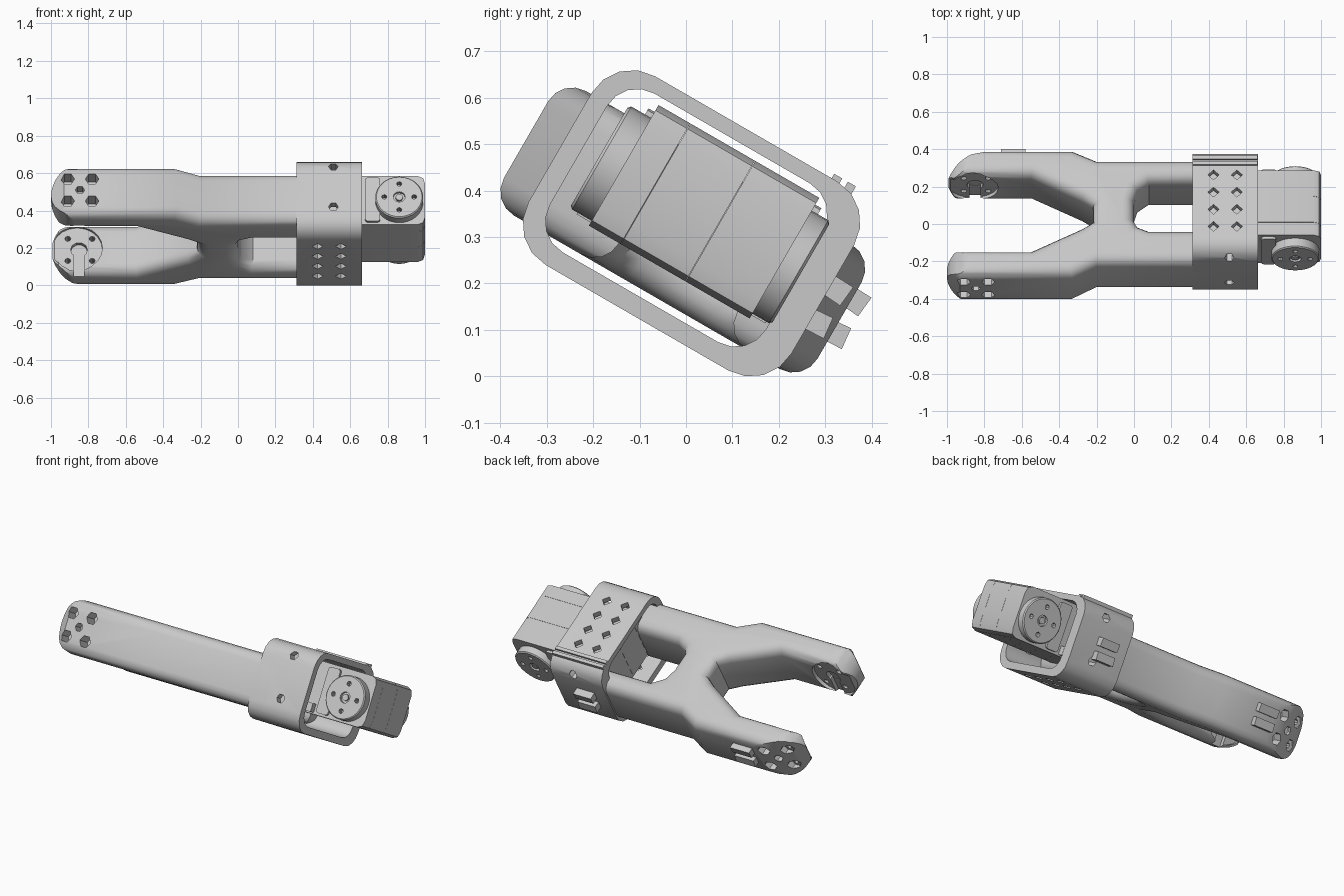
import bpy, bmesh, math
from mathutils import Matrix, Vector

old = bpy.data.objects.get("Cube")
if old:
    bpy.data.objects.remove(old, do_unlink=True)

# The whole assembly is built level (x length, u width, v thickness), then tilted
TILT = Matrix.Translation((0, 0.008, 0.328)) @ Matrix.Rotation(math.radians(-30), 4, 'X')

grey = bpy.data.materials.new("light_grey_plastic")
grey.use_nodes = True
COLOUR = (0.58, 0.58, 0.58, 1)
grey.diffuse_color = COLOUR
grey.node_tree.nodes["Principled BSDF"].inputs["Base Color"].default_value = COLOUR

parts = []


def place(p, axis, t):
    """Map a 2D profile point plus depth t to x, u, v."""
    a, b = p
    return {'x': (t, a, b), 'u': (a, t, b), 'v': (a, b, t)}[axis]


def prism(name, pts, axis, lo, hi, rim=0.0, segs=3, keep=True):
    """Extrude a profile along an axis, optionally rounding both rims."""
    bm = bmesh.new()
    ends = [[bm.verts.new(place(p, axis, t)) for p in pts] for t in (lo, hi)]
    caps = [bm.faces.new(ring) for ring in ends]
    n = len(pts)
    for i in range(n):
        j = (i + 1) % n
        bm.faces.new((ends[0][i], ends[0][j], ends[1][j], ends[1][i]))
    bmesh.ops.recalc_face_normals(bm, faces=bm.faces)
    if rim:
        edges = list({e for f in caps for e in f.edges})
        bmesh.ops.bevel(bm, geom=edges, offset=rim, segments=segs, profile=0.5,
                        affect='EDGES', clamp_overlap=True)
    mesh = bpy.data.meshes.new(name)
    bm.to_mesh(mesh)
    bm.free()
    mesh.materials.append(grey)
    obj = bpy.data.objects.new(name, mesh)
    bpy.context.scene.collection.objects.link(obj)
    if keep:
        parts.append(obj)
    else:
        obj.hide_render = True
    return obj


def disc(cx, cy, r, n=16):
    return [(cx + r * math.cos(math.tau * i / n),
             cy + r * math.sin(math.tau * i / n)) for i in range(n)]


def rect(a0, a1, b0, b1, r=0.0, n=4):
    """Rectangle profile with rounded corners."""
    if not r:
        return [(a0, b0), (a1, b0), (a1, b1), (a0, b1)]
    out = []
    centres = [(a1 - r, b1 - r), (a0 + r, b1 - r), (a0 + r, b0 + r), (a1 - r, b0 + r)]
    for q, (cx, cy) in enumerate(centres):
        for i in range(n + 1):
            t = math.pi / 2 * (q + i / n)
            out.append((cx + r * math.cos(t), cy + r * math.sin(t)))
    return out


def carve(obj, cutters, mode='DIFFERENCE'):
    """Apply boolean cutters and remove them."""
    for c in cutters:
        m = obj.modifiers.new("cut", 'BOOLEAN')
        m.operation, m.solver, m.object = mode, 'EXACT', c
    bpy.context.view_layer.update()
    graph = bpy.context.evaluated_depsgraph_get()
    mesh = bpy.data.meshes.new_from_object(obj.evaluated_get(graph))
    obj.modifiers.clear()
    obj.data = mesh
    for c in cutters:
        bpy.data.objects.remove(c, do_unlink=True)


def cutter(pts, axis, lo, hi):
    return prism("cutter", pts, axis, lo, hi, keep=False)


# Forked arm: plan outline with an off-centre slot at one end and two prongs at the other
MID = -0.025


def half_plan(slot, rail):
    return [(0, slot * 0.4), (0.02, slot * 0.75), (0.08, slot), (0.42, slot), (0.42, rail),
            (-0.2, rail), (-0.33, 0.39), (-0.93, 0.39), (-1, 0.33), (-1, 0.27),
            (-0.96, 0.23), (-0.55, 0.23), (-0.28, 0.09), (-0.22, 0.05)]


plan = half_plan(0.19, 0.328) + [(x, -u) for x, u in reversed(half_plan(0.105, 0.318))]
arm = prism("forked_arm", plan, 'v', MID - 0.155, MID + 0.155, rim=0.06, segs=4)

# Round the prong tips in side profile and taper the outside of the rear prong
tip = [(-0.84 + 0.16 * math.cos(t), MID + 0.16 * math.sin(t))
       for t in (math.pi * (0.5 + i / 12) for i in range(13))]
carve(arm, [cutter(tip + [(0.5, MID - 0.16), (0.5, MID + 0.16)], 'u', -0.6, 0.6)], 'INTERSECT')
taper = [(-0.7, 0.392), (-0.79, 0.378), (-0.87, 0.35), (-0.94, 0.31), (-1.01, 0.245),
         (-1.1, 0.245), (-1.1, 0.5), (-0.7, 0.5)]
carve(arm, [cutter(taper, 'v', -0.4, 0.4)])

# Inner pads, keyhole recesses and screw holes in both prong tips
cuts = []
for s in (-1, 1):
    def side(pts, a, b):
        cuts.append(cutter(pts, 'u', min(s * a, s * b), max(s * a, s * b)))
    side(disc(-0.86, MID, 0.135, 20), 0.1, 0.25)
    side(disc(-0.85, MID, 0.045, 10), 0.2, 0.275)
    side(rect(-0.88, -0.82, MID - 0.2, MID - 0.02), 0.2, 0.274)
    for dx in (-0.065, 0.065):
        for dv in (-0.068, 0.068):
            side(disc(-0.845 + dx, MID + dv, 0.036, 6), 0.305, 0.5)
            side(disc(-0.845 + dx, MID + dv, 0.016, 8), 0.2, 0.33)
    side(disc(-0.845, MID, 0.025, 6), 0.33, 0.5)
carve(arm, cuts)

# Sleeve around the motor, hollow, with hole grids top and bottom
sleeve = prism("motor_sleeve", rect(-0.318, 0.336, -0.238, 0.232, 0.1), 'x', 0.314, 0.664)
cuts = [cutter(rect(-0.275, 0.262, -0.196, 0.199, 0.075), 'x', 0.2, 0.8)]
for x in (0.425, 0.55):
    for i in range(4):
        cuts.append(cutter(disc(x, -0.155 + 0.106 * i, 0.03, 4), 'v', -0.4, 0.4))
for v in (0.165, -0.087):
    cuts.append(cutter(disc(0.51, v, 0.026, 6), 'u', -0.5, 0.5))
carve(sleeve, cuts)

# Twin ridges on the sleeve corner
for i, u in enumerate((0.222, 0.256)):
    prism(f"sleeve_ridge_{i + 1}", rect(u, u + 0.02, 0.19, 0.243), 'x', 0.314, 0.66)

# Cable clips on the rear prong and on the sleeve
hook = [(-0.03, 0.02), (0.035, 0.015), (0.04, 0.064), (-0.01, 0.066), (-0.01, 0.045), (-0.03, 0.045)]
for name, base, x0, x1 in (("prong_clip", 0.385, -0.71, -0.58), ("sleeve_clip", 0.34, 0.4, 0.52)):
    for label, s in (("upper", 1), ("lower", -1)):
        prism(f"{name}_{label}", [(base + a, s * b - 0.012) for a, b in hook], 'x', x0, x1)

# Motor body in three sections with fine seams
body = [(0.36, -0.118), (0.96, -0.118), (0.99, -0.105), (1.0, -0.07),
        (1.0, 0.134), (0.99, 0.169), (0.96, 0.182), (0.36, 0.182)]
for label, a, b in (("front", -0.18, -0.101), ("middle", -0.1, 0.06), ("rear", 0.061, 0.22)):
    prism(f"motor_body_{label}", body, 'u', a, b)

# Motor horns, mounting flanges and hubs on both ends
for label, face, s, deep in (("front", -0.18, -1, 0.055), ("rear", 0.22, 1, 0.047)):
    def span(a, b):
        return sorted((face + s * a, face + s * b))
    horn = prism(f"{label}_horn", disc(0.862, 0.022, 0.128, 32), 'u', *span(-0.01, deep),
                 rim=0.006, segs=1)
    bolts = [disc(0.862 + 0.08 * math.cos(k * math.pi / 2),
                  0.022 + 0.08 * math.sin(k * math.pi / 2), 0.014, 8) for k in range(4)]
    carve(horn, [cutter(b, 'u', *span(0.02, 0.1)) for b in bolts]
          + [cutter(disc(0.862, 0.022, 0.032, 12), 'u', *span(deep - 0.015, 0.1))])
    prism(f"{label}_hub_screw", disc(0.862, 0.022, 0.02, 8), 'u', *span(0.03, deep - 0.003))
    prism(f"{label}_flange", rect(0.68, 0.76, -0.105, 0.165, 0.015, 2), 'u', *span(-0.01, 0.015))
    prism(f"{label}_bracket", rect(0.42, 0.66, -0.11, -0.06), 'u', *span(-0.01, 0.035))

# Tilt, set on the ground, centre in depth and shade
pts = [TILT @ v.co for o in parts for v in o.data.vertices]
ys, zs = [p.y for p in pts], [p.z for p in pts]
shift = Matrix.Translation(Vector((0, -(min(ys) + max(ys)) / 2, -min(zs))))
bpy.ops.object.select_all(action='DESELECT')
for o in parts:
    o.data.transform(shift @ TILT)
    o.select_set(True)
bpy.context.view_layer.objects.active = arm
bpy.ops.object.shade_smooth_by_angle(angle=math.radians(36))
